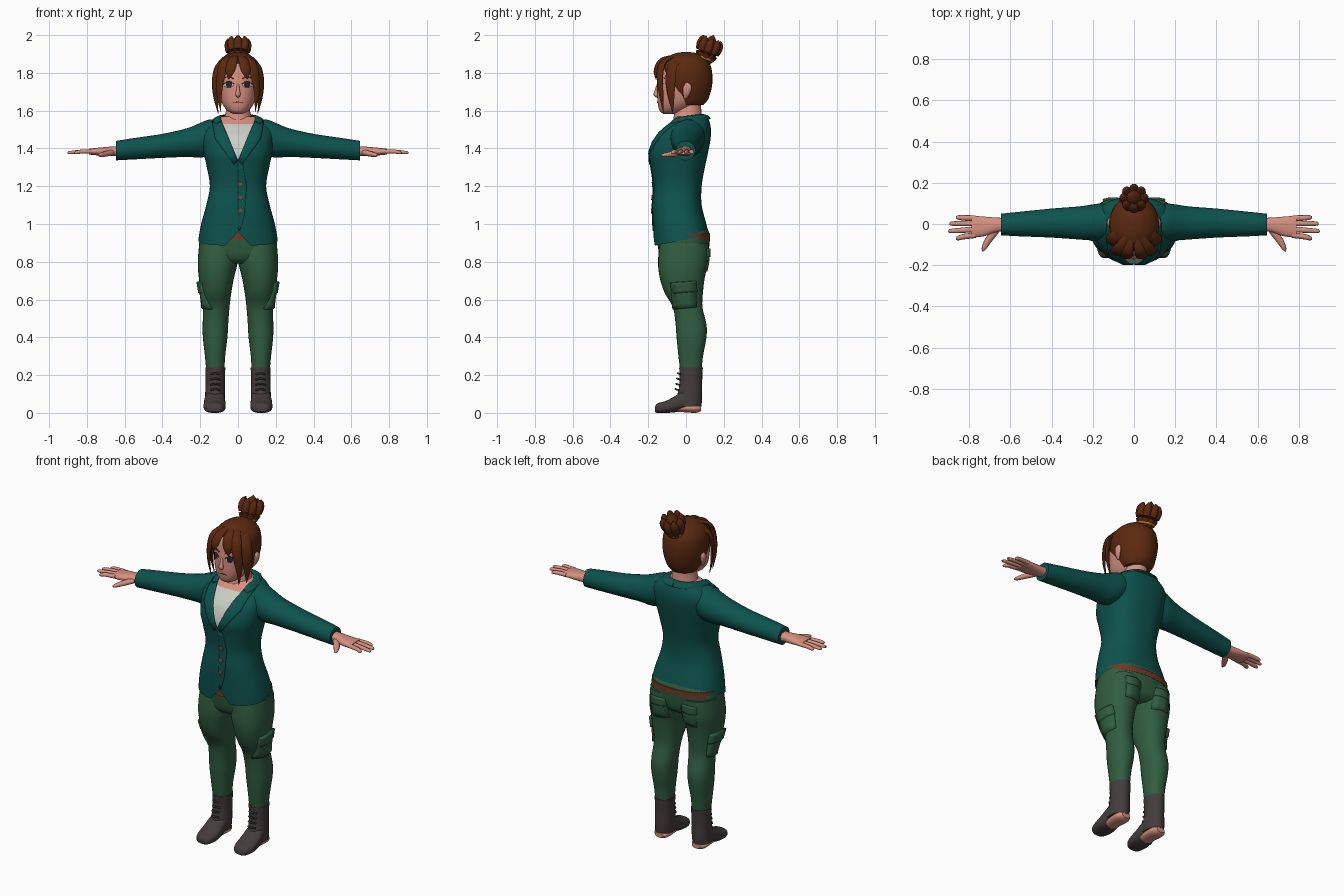
import bpy
import bmesh
import math
from mathutils import Vector
from mathutils.bvhtree import BVHTree

default_cube = bpy.data.objects.get("Cube")
if default_cube:
    bpy.data.objects.remove(default_cube, do_unlink=True)


def material(name, red, green, blue):
    mat = bpy.data.materials.new(name)
    mat.use_nodes = True
    mat.diffuse_color = (red, green, blue, 1)
    mat.node_tree.nodes["Principled BSDF"].inputs["Base Color"].default_value = (red, green, blue, 1)
    return mat


teal = material("teal cloth", .004, .085, .075)
green = material("green cloth", .03, .11, .05)
brown = material("brown hair", .105, .022, .005)
skin = material("skin", .68, .28, .22)
leather = material("dark leather", .058, .045, .045)
white = material("pale shirt", .6, .62, .55)
gold = material("gold band", .5, .22, .01)
tan = material("belt leather", .16, .04, .018)
button_mat = material("button", .13, .075, .06)
dark = material("dark eye", .02, .02, .022)


def build(name, verts, faces, mat, mirror=False):
    """Make a smooth mesh object, optionally mirrored across x."""
    mesh = bpy.data.meshes.new(name)
    mesh.from_pydata([tuple(v) for v in verts], [], faces)
    bm = bmesh.new()
    bm.from_mesh(mesh)
    bmesh.ops.remove_doubles(bm, verts=bm.verts[:], dist=.0001)
    bmesh.ops.recalc_face_normals(bm, faces=bm.faces[:])
    bm.to_mesh(mesh)
    bm.free()
    for poly in mesh.polygons:
        poly.use_smooth = True
    mesh.set_sharp_from_angle(angle=math.radians(50))
    mesh.materials.append(mat)
    obj = bpy.data.objects.new(name, mesh)
    bpy.context.collection.objects.link(obj)
    if mirror:
        obj.modifiers.new("Mirror", "MIRROR")
    return obj


def spline(keys, steps):
    """Catmull-Rom interpolation of key tuples."""
    keys = [Vector(k) for k in keys]
    out = []
    for i in range(len(keys) - 1):
        p, q = keys[i], keys[i + 1]
        before = keys[i - 1] if i else p
        after = keys[min(i + 2, len(keys) - 1)]
        for s in range(steps):
            t = s / steps
            out.append(p + ((q - before) * t + (before * 2 - p * 5 + q * 4 - after) * t * t
                            + (p * 3 - before - q * 3 + after) * t ** 3) / 2)
    return out + [keys[-1]]


def join_rings(name, rings, mat, mirror):
    n = len(rings[0])
    faces = [(r * n + i, r * n + (i + 1) % n, (r + 1) * n + (i + 1) % n, (r + 1) * n + i)
             for r in range(len(rings) - 1) for i in range(n)]
    last = (len(rings) - 1) * n
    faces += [tuple(range(n)), tuple(range(last, last + n))]
    return build(name, [v for ring in rings for v in ring], faces, mat, mirror)


def loft(name, mat, keys, axis="Z", power=2.0, mirror=False, n=32, steps=4):
    """Keys: position on axis, then min and max of the two other axes."""
    rings = []
    for t, a0, a1, b0, b1 in spline(keys, steps):
        ring = []
        for i in range(n):
            ang = math.tau * i / n
            c, s = math.cos(ang), math.sin(ang)
            a = (a0 + a1) / 2 + (a1 - a0) / 2 * math.copysign(abs(c) ** (2 / power), c)
            b = (b0 + b1) / 2 + (b1 - b0) / 2 * math.copysign(abs(s) ** (2 / power), s)
            ring.append({"X": (t, a, b), "Y": (a, t, b), "Z": (a, b, t)}[axis])
        rings.append(ring)
    return join_rings(name, rings, mat, mirror)


def centred(keys):
    return [(z, -half, half, front, back) for z, half, front, back in keys]


def strand(name, mat, keys, centre, flat=1.0, mirror=False, n=10):
    """Tapered tube through (x, y, z, radius) keys, flattened toward a centre."""
    pts = spline(keys, 5)
    rings = []
    for i, p in enumerate(pts):
        along = (pts[min(i + 1, len(pts) - 1)].xyz - pts[max(i - 1, 0)].xyz).normalized()
        out = p.xyz - Vector(centre)
        out = (out - along * out.dot(along)).normalized()
        side = along.cross(out)
        rings.append([p.xyz + (side * math.cos(math.tau * k / n)
                               + out * flat * math.sin(math.tau * k / n)) * p.w for k in range(n)])
    return join_rings(name, rings, mat, mirror)


RAYS = {"front": lambda u, z: ((u, -1, z), (0, 1, 0)),
        "back": lambda u, z: ((u, 1, z), (0, -1, 0)),
        "side": lambda u, z: ((1, u, z), (-1, 0, 0))}


def project(target, u, z, view):
    mesh = target.data
    tree = BVHTree.FromPolygons([v.co for v in mesh.vertices], [tuple(p.vertices) for p in mesh.polygons])
    start, way = map(Vector, RAYS[view](u, z))
    hit = tree.ray_cast(start, way)[0]
    return hit if hit else tree.find_nearest(start + way * .9)[0]


def patch(name, mat, target, top, bottom, lift, view="front", mirror=True, across=5):
    """Thin panel between two (u, z) lines, laid on a target surface."""
    def refine(line):
        line = [Vector(p) for p in line]
        return [p.lerp(q, k / 3) for p, q in zip(line, line[1:]) for k in range(3)] + [line[-1]]
    top, bottom = refine(top), refine(bottom)
    verts = [project(target, *p.lerp(q, k / across), view)
             for p, q in zip(top, bottom) for k in range(across + 1)]
    w = across + 1
    faces = [(r * w + k, r * w + k + 1, (r + 1) * w + k + 1, (r + 1) * w + k)
             for r in range(len(top) - 1) for k in range(across)]
    obj = build(name, verts, faces, mat)
    solid = obj.modifiers.new("Thickness", "SOLIDIFY")
    solid.thickness, solid.offset = lift * 2, 0
    if mirror:
        obj.modifiers.new("Mirror", "MIRROR")
    return obj


def oval(x, z, rx, rz):
    arcs = [math.pi * k / 6 for k in range(7)]
    return [[(x - rx * math.cos(a), z + s * rz * math.sin(a)) for a in arcs] for s in (1, -1)]


def edit(obj, planes, rule=None, clear=False):
    """Cut an object by planes; the rule sets each face's material, or None to delete it."""
    bm = bmesh.new()
    bm.from_mesh(obj.data)
    for co, no in planes:
        bmesh.ops.bisect_plane(bm, geom=bm.verts[:] + bm.edges[:] + bm.faces[:], plane_co=co,
                               plane_no=Vector(no).normalized(), clear_outer=clear)
    if rule:
        doomed = []
        for face in bm.faces:
            slot = rule(face.calc_center_median())
            if slot is None:
                doomed.append(face)
            else:
                face.material_index = slot
        bmesh.ops.delete(bm, geom=doomed, context="FACES")
    bm.to_mesh(obj.data)
    bm.free()


# Trousers and belt
leg = loft("trouser_leg", green, [
    (.22, .072, .168, -.03, .082), (.3, .068, .175, -.04, .09), (.4, .056, .186, -.05, .108),
    (.47, .052, .187, -.055, .108), (.56, .045, .185, -.07, .087), (.64, .035, .195, -.115, .09),
    (.72, .02, .208, -.14, .1), (.8, .001, .213, -.148, .118), (.9, -.01, .205, -.14, .12)],
    power=2.2, mirror=True)
loft("hips", green, centred([(.79, .1, -.1, .08), (.82, .18, -.135, .112), (.9, .205, -.152, .125),
                             (.95, .2, -.155, .124), (1, .18, -.155, .1)]), power=2.4)
loft("belt", tan, centred([(.915, .206, -.16, .128), (.95, .204, -.16, .128)]), power=2.4)
for label, low, high, lift in (("pocket", .55, .68, .011), ("flap", .635, .69, .017)):
    patch("cargo_" + label, green, leg, [(-.08, high), (.05, high + .01)],
          [(-.065, low), (.055, low + .01)], lift, "side")
for label, low, high, lift in (("pocket", .75, .86, .006), ("flap", .825, .87, .011)):
    patch("back_" + label, green, leg, [(.045, high), (.15, high)], [(.05, low), (.145, low)], lift, "back")

# Boots with the bare heel showing underneath
loft("boot_shaft", leather, [(.035, .07, .177, -.06, .082), (.08, .068, .175, -.05, .085),
                             (.15, .07, .172, -.035, .085), (.24, .067, .173, -.036, .089)], mirror=True)
loft("boot_foot", leather, [
    (-.165, .1, .15, .006, .03), (-.152, .08, .168, 0, .05), (-.11, .066, .181, 0, .062),
    (-.06, .066, .181, .003, .088), (-.02, .069, .177, .015, .115), (.03, .072, .172, .032, .12)],
    axis="Y", power=2.6, mirror=True)
loft("bare_heel", skin, [(-.07, .085, .16, .004, .03), (-.02, .078, .166, .004, .045),
                         (.05, .078, .168, 0, .05), (.08, .095, .15, .01, .04)], axis="Y", mirror=True)
for row in range(4):
    z = .12 + row * .028
    y = -.052 + row * .004
    strand("boot_lace", leather, [(.095, y + .012, z, .005), (.12, y - .004, z + .006, .005),
                                  (.145, y + .012, z, .005)], (.12, .03, z), mirror=True)

# Jacket body with open neckline and cutaway hem
jacket = loft("jacket", teal, centred([
    (.85, .212, -.165, .125), (.9, .212, -.17, .132), (1, .195, -.175, .108), (1.1, .168, -.178, .083),
    (1.2, .149, -.172, .083), (1.3, .165, -.185, .1), (1.37, .18, -.195, .115), (1.45, .19, -.168, .13),
    (1.5, .185, -.125, .132), (1.54, .15, -.08, .125), (1.57, .1, -.05, .11)]), power=2.4, n=48)
jacket.data.materials.append(white)
jacket.data.materials.append(skin)
edit(jacket, [((0, -.17, .885), (0, .055, -.29))], clear=True)


def jacket_colour(c):
    if c.z > 1.568:
        return 2
    if c.y < -.05 and c.z < .96 - abs(c.x) * 1.1:
        return None
    if c.y < 0 and abs(c.x) < (c.z - 1.34) * .425:
        return 2 if c.z > 1.53 else 1
    return 0


edit(jacket, [((0, 0, 1.34), (.2, 0, -.085)), ((0, 0, 1.34), (-.2, 0, -.085)), ((0, 0, 1.53), (0, 0, 1)),
              ((0, 0, .96), (1.1, 0, 1)), ((0, 0, .96), (-1.1, 0, 1))], jacket_colour)
patch("lapel", teal, jacket, [(.092, 1.55), (.06, 1.48), (.002, 1.335)],
      [(.135, 1.54), (.12, 1.45), (.02, 1.315)], .007)
patch("front_overlap", teal, jacket, [(0, 1.335), (0, 1.2), (0, 1.05), (0, .97)],
      [(.025, 1.32), (.045, 1.2), (.035, 1.05), (.01, .965)], .004, mirror=False)
strand("collar", teal, [(0, .105, 1.567, .026), (.06, .092, 1.567, .026), (.105, .03, 1.56, .026),
                        (.112, -.04, 1.55, .024), (.1, -.075, 1.535, .016)], (0, .02, 1.35), .45, True)
for z in (1.21, 1.14, 1.07):
    patch("button", button_mat, jacket, *oval(.012, z, .013, .013), .008, mirror=False)

# Sleeves and hands
loft("sleeve", teal, [
    (.08, -.06, .09, 1.41, 1.55), (.15, -.08, .1, 1.365, 1.553), (.2, -.08, .095, 1.352, 1.535),
    (.27, -.075, .085, 1.355, 1.507), (.4, -.066, .075, 1.35, 1.477), (.55, -.06, .06, 1.342, 1.455),
    (.645, -.055, .05, 1.337, 1.44)], axis="X", mirror=True)
loft("palm", skin, [(.62, -.035, .03, 1.36, 1.413), (.67, -.04, .031, 1.36, 1.41),
                    (.73, -.06, .036, 1.362, 1.405), (.79, -.066, .04, 1.368, 1.398)],
     axis="X", power=2.3, mirror=True)
for y, tip_y, tip_x in ((-.054, -.07, .865), (-.026, -.034, .9), (.003, .002, .895), (.028, .032, .865)):
    strand("finger", skin, [(.77, y, 1.384, .014), (.83, (y + tip_y) / 2, 1.383, .013),
                            (tip_x - .008, tip_y, 1.378, .01), (tip_x, tip_y, 1.377, .003)],
           (.8, y, 1), .85, True)
strand("thumb", skin, [(.67, -.03, 1.378, .018), (.705, -.075, 1.37, .017), (.728, -.115, 1.365, .012),
                       (.735, -.133, 1.363, .003)], (.7, -.08, 1), .85, True)

# Neck, head and face
loft("neck", skin, centred([(1.5, .09, -.08, .09), (1.56, .073, -.066, .085), (1.62, .06, -.06, .08),
                            (1.68, .06, -.06, .08)]))
head = loft("head", skin, centred([
    (1.583, .025, -.12, -.05), (1.6, .056, -.14, 0), (1.64, .085, -.15, .06), (1.7, .102, -.153, .1),
    (1.76, .108, -.151, .115), (1.83, .1, -.138, .11), (1.875, .06, -.09, .07)]), power=2.2)
strand("nose", skin, [(0, -.148, 1.74, .006), (0, -.157, 1.705, .01), (0, -.158, 1.685, .014),
                      (0, -.15, 1.672, .006)], (0, 0, 1.7))
strand("ear", skin, [(.106, -.005, 1.665, .008), (.116, .002, 1.69, .018), (.12, .008, 1.725, .022),
                     (.115, .005, 1.748, .008)], (0, 0, 1.7), .5, True)
patch("eye_white", white, head, *oval(.048, 1.738, .026, .016), .002)
patch("iris", dark, head, *oval(.046, 1.738, .015, .016), .004)
patch("upper_lash", dark, head, [(.02, 1.744), (.045, 1.759), (.076, 1.744)],
      [(.022, 1.74), (.045, 1.752), (.074, 1.739)], .004)
patch("eyebrow", brown, head, [(.02, 1.772), (.05, 1.784), (.08, 1.774)],
      [(.02, 1.766), (.05, 1.777), (.08, 1.771)], .004)
patch("mouth", tan, head, [(-.026, 1.642), (0, 1.649), (.026, 1.642)],
      [(-.026, 1.64), (0, 1.643), (.026, 1.64)], .003, mirror=False)

# Hair cap and fringe locks
cap = loft("hair_cap", brown, centred([
    (1.63, .075, -.05, .09), (1.66, .093, -.09, .117), (1.72, .114, -.13, .136), (1.78, .122, -.146, .14),
    (1.84, .115, -.137, .13), (1.88, .085, -.105, .102), (1.903, .045, -.06, .06), (1.91, .01, -.02, .02)]))
edit(cap, [((0, -.13, 1.86), (0, -.24, -.1))], clear=True)
solid = cap.modifiers.new("Thickness", "SOLIDIFY")
solid.thickness = .012
for lock in (
        [(.012, -.06, 1.893, .012), (.028, -.13, 1.868, .026), (.042, -.158, 1.815, .027), (.05, -.16, 1.765, .001)],
        [(.03, -.05, 1.893, .014), (.07, -.118, 1.858, .028), (.09, -.138, 1.79, .027),
         (.1, -.132, 1.69, .018), (.09, -.12, 1.59, .001)],
        [(.05, -.01, 1.885, .016), (.098, -.068, 1.84, .03), (.117, -.082, 1.76, .032),
         (.117, -.078, 1.67, .02), (.105, -.07, 1.585, .001)]):
    strand("fringe_lock", brown, lock, (0, 0, 1.74), .4, True)

# Hair bun: a ring of locks fanning out of a gold band
base, axis = Vector((0, .095, 1.862)), Vector((0, .35, .937))
right, behind = Vector((1, 0, 0)), Vector((0, .937, -.35))
for k in range(8):
    ang = math.tau * k / 8
    out = right * math.cos(ang) + behind * math.sin(ang)
    path = [(.0, .02, .016), (.035, .036, .022), (.085, .048, .024), (.115, .05, .014), (.13, .044, .001)]
    strand("bun_lock", brown, [(*(base + axis * up + out * away), r) for up, away, r in path], base - axis * .1)
strand("bun_core", brown, [(*(base + axis * up), r) for up, r in
                           ((0, .03), (.06, .045), (.115, .03), (.147, .002))], (0, -1, 1.8))
bpy.ops.mesh.primitive_torus_add(major_radius=.042, minor_radius=.009, major_segments=28, minor_segments=8,
                                 location=base + axis * .018, rotation=(-math.atan2(.35, .937), 0, 0))
band = bpy.context.object
band.name = "hair_band"
band.data.materials.append(gold)
bpy.ops.object.shade_smooth()
